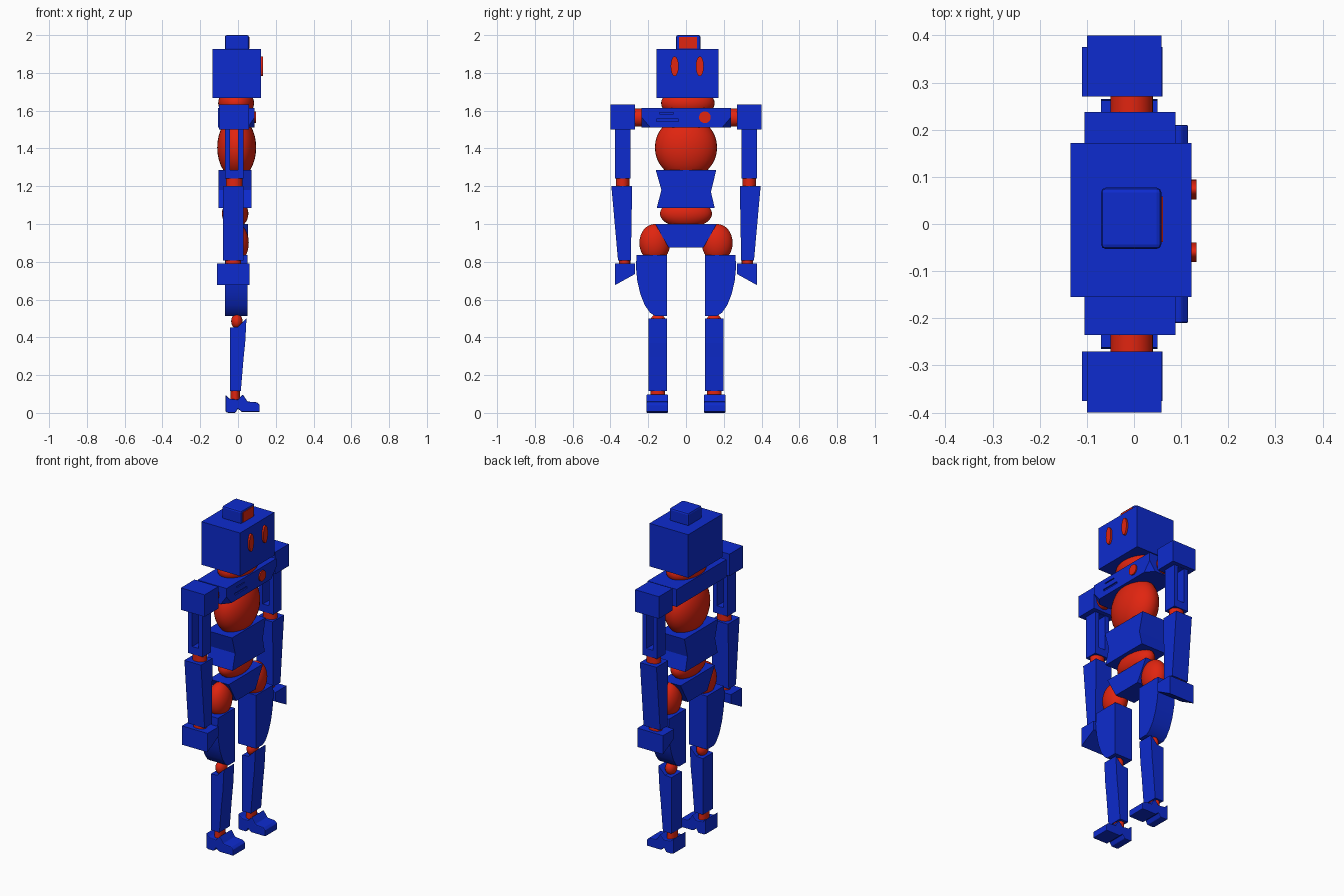
import bpy, bmesh
from mathutils import Vector

if "Cube" in bpy.data.objects:
    bpy.data.objects.remove(bpy.data.objects["Cube"])


def material(name, rgb):
    m = bpy.data.materials.new(name)
    m.diffuse_color = (*rgb, 1)
    m.use_nodes = True
    m.node_tree.nodes["Principled BSDF"].inputs["Base Color"].default_value = m.diffuse_color
    return m


BLUE = material("blue", (0.004, 0.024, 0.62))
RED = material("red", (0.75, 0.018, 0.005))


def finish(name, bm, mat, bevel=0, smooth=False):
    bmesh.ops.recalc_face_normals(bm, faces=bm.faces)
    me = bpy.data.meshes.new(name)
    bm.to_mesh(me)
    bm.free()
    ob = bpy.data.objects.new(name, me)
    bpy.context.collection.objects.link(ob)
    me.materials.append(mat)
    if bevel:
        b = ob.modifiers.new("bevel", "BEVEL")
        b.width, b.segments = bevel, 2
    if smooth:
        bpy.ops.object.select_all(action="DESELECT")
        ob.select_set(True)
        bpy.context.view_layer.objects.active = ob
        bpy.ops.object.shade_smooth_by_angle()
    return ob


def box(name, xs, ys, zs, mat=BLUE, bevel=0):
    bm = bmesh.new()
    bmesh.ops.create_cube(bm, size=1)
    for v in bm.verts:
        v.co = Vector([(r[0] + r[1]) / 2 + c * (r[1] - r[0]) for c, r in zip(v.co, (xs, ys, zs))])
    return finish(name, bm, mat, bevel)


def prism(name, pts, lo, hi, axis="x", mat=BLUE, bevel=0, smooth=False):
    """Profile (y,z) swept along x, or profile (x,z) swept along y."""
    bm = bmesh.new()
    rings = []
    for d in (lo, hi):
        rings.append([bm.verts.new((d, a, z) if axis == "x" else (a, d, z)) for a, z in pts])
    n = len(pts)
    bm.faces.new(rings[0])
    bm.faces.new(rings[1])
    for i in range(n):
        j = (i + 1) % n
        bm.faces.new((rings[0][i], rings[0][j], rings[1][j], rings[1][i]))
    return finish(name, bm, mat, bevel, smooth)


def ball(name, c, r, mat=RED):
    bm = bmesh.new()
    bmesh.ops.create_uvsphere(bm, u_segments=32, v_segments=16, radius=1)
    for v in bm.verts:
        v.co = Vector([c[i] + v.co[i] * r[i] for i in range(3)])
    return finish(name, bm, mat, smooth=True)


def rod(name, c, size, axis, mat=RED):
    """Elliptical cylinder with the given full sizes; axis is 0, 1 or 2."""
    bm = bmesh.new()
    bmesh.ops.create_cone(bm, cap_ends=True, segments=32, radius1=0.5, radius2=0.5, depth=1)
    for v in bm.verts:
        p = list(v.co)
        p[2], p[axis] = p[axis], p[2]
        v.co = Vector([c[i] + p[i] * size[i] for i in range(3)])
    return finish(name, bm, mat, smooth=True)


def cut(ob, *ranges):
    for r in ranges:
        c = box("cutter", *r)
        c.hide_render = True
        c.hide_viewport = True
        m = ob.modifiers.new("cut", "BOOLEAN")
        m.operation, m.solver, m.object = "DIFFERENCE", "EXACT", c


# head, eyes and the lamp on top
box("head", (-0.135, 0.122), (-0.155, 0.172), (1.668, 1.927))
box("head_lamp", (-0.07, 0.058), (-0.053, 0.077), (1.92, 2.0), bevel=0.01)
box("lamp_panel", (0.055, 0.062), (-0.038, 0.058), (1.93, 1.99), RED)
for y in (-0.06, 0.073):
    rod("eye", (0.123, y, 1.835), (0.02, 0.042, 0.105), 0)
ball("neck", (-0.01, 0.01, 1.64), (0.095, 0.142, 0.08))

# shoulder girdle with chamfered lower front corners
bm = bmesh.new()
for s in (-0.235, 0.238):
    k = 0.8 * s
    for p in ((-0.105, s, 1.51), (-0.105, s, 1.615), (0.088, s, 1.615),
              (0.05, s, 1.51), (0.088, s, 1.565), (0.088, k, 1.51)):
        bm.verts.new(p)
bmesh.ops.convex_hull(bm, input=bm.verts[:])
bar = finish("shoulder_girdle", bm, BLUE)
cut(bar, ((0.08, 0.1), (-0.155, -0.04), (1.543, 1.555)),
    ((0.08, 0.1), (-0.14, -0.065), (1.583, 1.589)))
rod("chest_light", (0.088, 0.1, 1.565), (0.014, 0.062, 0.062), 0)

# torso
ball("chest", (-0.007, 0, 1.405), (0.103, 0.165, 0.165))
prism("waist", [(-0.16, 1.285), (0.16, 1.285), (0.132, 1.17), (0.152, 1.085),
                (-0.155, 1.085), (-0.13, 1.18)], -0.102, 0.072)
ball("belly", (-0.015, 0, 1.055), (0.07, 0.138, 0.075))
prism("pelvis", [(-0.163, 1.0), (0.163, 1.0), (0.092, 0.875), (-0.092, 0.875)], -0.078, 0.052)

THIGH = [(0.1, 0.835), (0.262, 0.835), (0.265, 0.77), (0.258, 0.7), (0.242, 0.63),
         (0.218, 0.57), (0.19, 0.53), (0.165, 0.514), (0.1, 0.514)]
SHIN = [(-0.042, 0.115), (-0.042, 0.452), (0.0, 0.455), (0.045, 0.5), (0.038, 0.37),
        (0.03, 0.295), (0.015, 0.115)]
FOOT = [(-0.065, 0.005), (-0.065, 0.095), (-0.045, 0.075), (0.0, 0.07), (0.025, 0.098),
        (0.05, 0.06), (0.1, 0.056), (0.115, 0.042), (0.115, 0.005), (0.02, 0.005),
        (0.0, 0.022), (-0.015, 0.0), (-0.05, 0.0)]

for side, s in (("left", 1), ("right", -1)):
    def my(pts):
        return [(s * y, z) for y, z in pts]

    def span(a, b):
        return sorted((s * a, s * b))

    # arm
    rod(side + "_shoulder_joint", (-0.005, s * 0.255, 1.563), (0.09, 0.06, 0.095), 1)
    box(side + "_shoulder", (-0.1, 0.058), span(0.27, 0.4), (1.5, 1.632))
    arm = box(side + "_upper_arm", (-0.07, 0.028), span(0.295, 0.375), (1.24, 1.5))
    cut(arm, ((-0.042, 0.0), span(0.25, 0.42), (1.285, 1.499)))
    rod(side + "_elbow", (-0.02, s * 0.335, 1.22), (0.085, 0.072, 0.06), 2)
    prism(side + "_forearm", my([(0.285, 1.2), (0.395, 1.2), (0.36, 0.808), (0.292, 0.808)]),
          -0.08, 0.03)
    rod(side + "_wrist", (-0.025, s * 0.325, 0.795), (0.08, 0.06, 0.04), 2)
    prism(side + "_hand", my([(0.27, 0.79), (0.375, 0.79), (0.375, 0.677), (0.27, 0.735)]),
          -0.11, 0.06)

    # leg
    ball(side + "_hip", (-0.005, s * 0.165, 0.9), (0.062, 0.082, 0.1))
    prism(side + "_thigh", my(THIGH), -0.07, 0.05, smooth=True)
    ball(side + "_knee", (-0.006, s * 0.148, 0.485), (0.03, 0.04, 0.04))
    prism(side + "_shin", SHIN, *span(0.1, 0.198), axis="y")
    rod(side + "_ankle", (-0.015, s * 0.15, 0.09), (0.05, 0.075, 0.07), 2)
    prism(side + "_foot", FOOT, *span(0.095, 0.21), axis="y", bevel=0.004)
